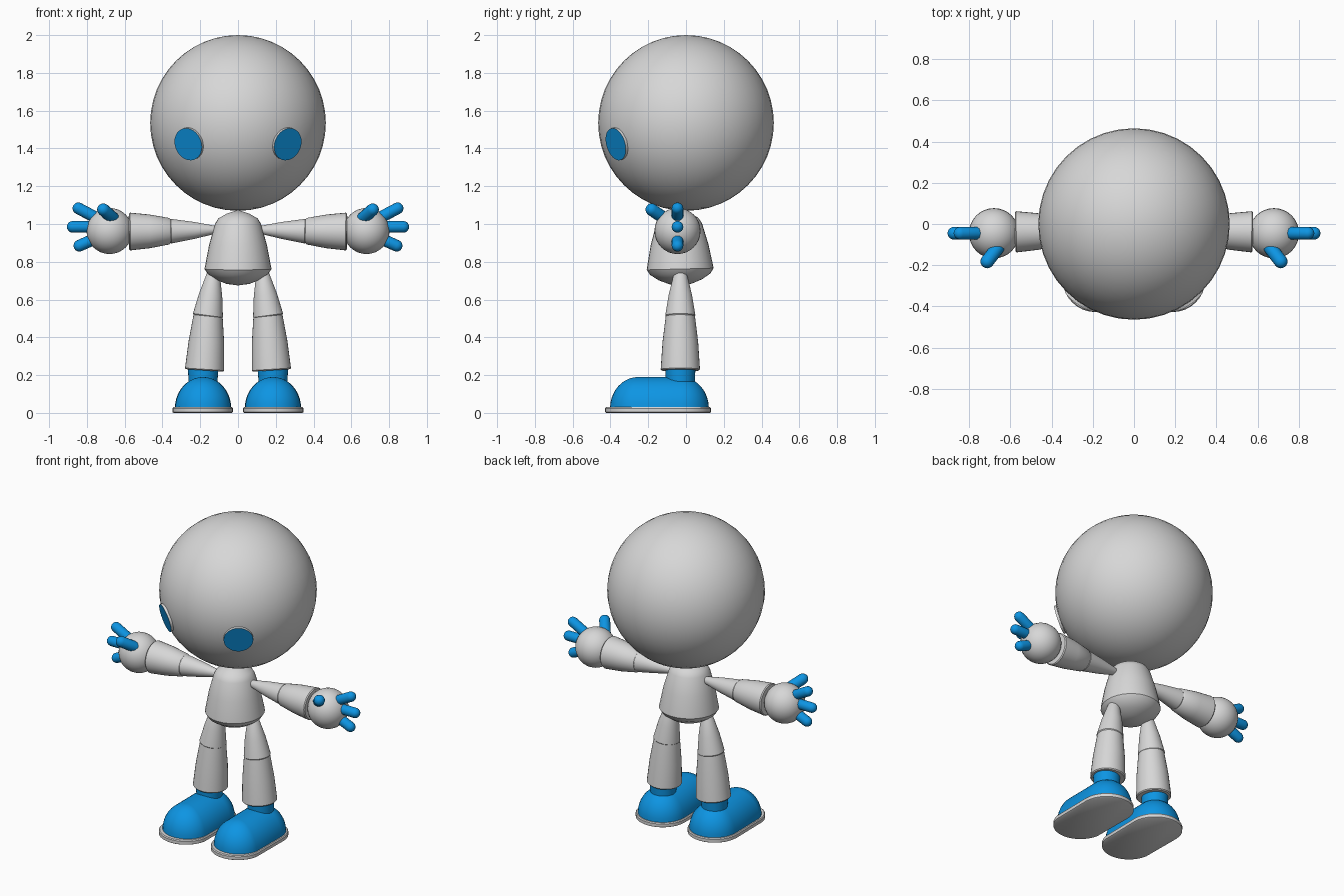
import bpy, bmesh, math
from mathutils import Vector

if "Cube" in bpy.data.objects:
    bpy.data.objects.remove(bpy.data.objects["Cube"])


def material(name, rgb):
    m = bpy.data.materials.new(name)
    m.diffuse_color = (*rgb, 1)
    m.use_nodes = True
    m.node_tree.nodes["Principled BSDF"].inputs["Base Color"].default_value = m.diffuse_color
    return m


GREY = material("light grey", (0.68, 0.68, 0.68))
BLUE = material("bright blue", (0.004, 0.30, 0.77))


def lathe(name, mat, start, axis, profile, seg=32, stretch=0.0):
    """Revolve (height, radius) pairs around an axis; stretch pulls the -y half forward."""
    axis = Vector(axis).normalized()
    rot = Vector((0, 0, 1)).rotation_difference(axis)
    bm = bmesh.new()
    rings = []
    for h, r in profile:
        ring = []
        for k in range(seg):
            a = 2 * math.pi * k / seg
            p = Vector((r * math.cos(a), r * math.sin(a), h))
            if p.y < -1e-4 or (stretch and r < 1e-6 and k > seg / 2):
                p.y -= stretch
            ring.append(bm.verts.new(Vector(start) + rot @ p))
        rings.append(ring)
    for a, b in zip(rings, rings[1:]):
        for k in range(seg):
            j = (k + 1) % seg
            bm.faces.new((a[k], a[j], b[j], b[k]))
    for ring, (h, r) in ((rings[0], profile[0]), (rings[-1], profile[-1])):
        if r > 1e-6:
            bm.faces.new(ring)
    bmesh.ops.remove_doubles(bm, verts=bm.verts, dist=1e-5)
    bmesh.ops.recalc_face_normals(bm, faces=bm.faces)
    mesh = bpy.data.meshes.new(name)
    bm.to_mesh(mesh)
    bm.free()
    mesh.materials.append(mat)
    ob = bpy.data.objects.new(name, mesh)
    bpy.context.collection.objects.link(ob)
    bpy.ops.object.select_all(action='DESELECT')
    ob.select_set(True)
    bpy.context.view_layer.objects.active = ob
    bpy.ops.object.shade_smooth_by_angle(angle=math.radians(35))
    return ob


def ball(r, steps=16):
    return [(-r * math.cos(math.pi * i / steps), r * math.sin(math.pi * i / steps))
            for i in range(steps + 1)]


def limb(name, mat, a, b, ra, rb, bulge=0.0):
    """Tapered limb from a to b with slightly rounded ends."""
    a, b = Vector(a), Vector(b)
    n = (b - a).length
    lathe(name, mat, a, b - a, [(0, ra * 0.92), (0.006, ra),
                                (n * 0.5, (ra + rb) / 2 + bulge),
                                (n - 0.006, rb), (n, rb * 0.95)])


def capsule(name, mat, a, b, r):
    a, b = Vector(a), Vector(b)
    n = (b - a).length
    prof = ball(r, 8)
    prof = prof[:5] + [(h + n, q) for h, q in prof[4:]]
    lathe(name, mat, a, b - a, prof, seg=16)


# Head and body
HEAD = Vector((0, 0, 1.535))
lathe("head", GREY, HEAD, (0, 0, 1), ball(0.465, 24), seg=40)
lathe("torso", GREY, (0, -0.012, 0), (0, -0.025, 1),
      [(0.675, 0), (0.683, 0.06), (0.705, 0.115), (0.735, 0.16), (0.762, 0.177),
       (0.77, 0.176), (0.89, 0.153), (1.0, 0.122), (1.03, 0.104), (1.055, 0.06), (1.075, 0)])

for s, side in ((-1, "right"), (1, "left")):
    # Eye disc: blue face, grey rim
    n = Vector((0.56 * s, -0.79, -0.24)).normalized()
    eye = lathe(side + "_eye", GREY, HEAD, n, [(0.445, 0.0875), (0.47, 0.0875)])
    eye.data.materials.append(BLUE)
    for f in eye.data.polygons:
        f.material_index = 1 if f.normal.dot(n) > 0.9 else 0

    # Arm and hand
    limb(side + "_upper_arm", GREY, (0.10 * s, -0.03, 0.97), (0.36 * s, -0.035, 0.962),
         0.018, 0.065, 0.003)
    limb(side + "_forearm", GREY, (0.357 * s, -0.035, 0.962), (0.577 * s, -0.038, 0.96),
         0.07, 0.1, 0.004)
    lathe(side + "_hand", GREY, (0.68 * s, -0.045, 0.963), (0, 0, 1), ball(0.122))

    # Fingers and thumb
    for i, (x0, z0, x1, z1) in enumerate(((0.745, 1.03, 0.845, 1.083),
                                          (0.78, 0.985, 0.875, 0.985),
                                          (0.75, 0.925, 0.84, 0.885))):
        capsule(f"{side}_finger_{i + 1}", BLUE, (x0 * s, -0.045, z0), (x1 * s, -0.045, z1), 0.031)
    capsule(side + "_thumb", BLUE, (0.65 * s, -0.10, 1.02), (0.713 * s, -0.182, 1.076), 0.033)

    # Leg
    limb(side + "_thigh", GREY, (0.13 * s, -0.03, 0.737), (0.16 * s, -0.03, 0.51),
         0.036, 0.08, 0.004)
    limb(side + "_shin", GREY, (0.158 * s, -0.03, 0.522), (0.177 * s, -0.03, 0.225),
         0.077, 0.104, 0.004)
    lathe(side + "_ankle", BLUE, (0.185 * s, -0.03, 0), (0, 0, 1), [(0.15, 0.076), (0.235, 0.08)])

    # Shoe and sole
    dome = [(0.025 + 0.165 * math.sin(t * math.pi / 20), 0.149 * math.cos(t * math.pi / 20))
            for t in range(11)]
    lathe(side + "_shoe", BLUE, (0.185 * s, -0.028, 0), (0, 0, 1), dome, stretch=0.225)
    lathe(side + "_sole", GREY, (0.187 * s, -0.028, 0), (0, 0, 1),
          [(0, 0.154), (0.004, 0.16), (0.024, 0.16), (0.03, 0.155)], stretch=0.24)
